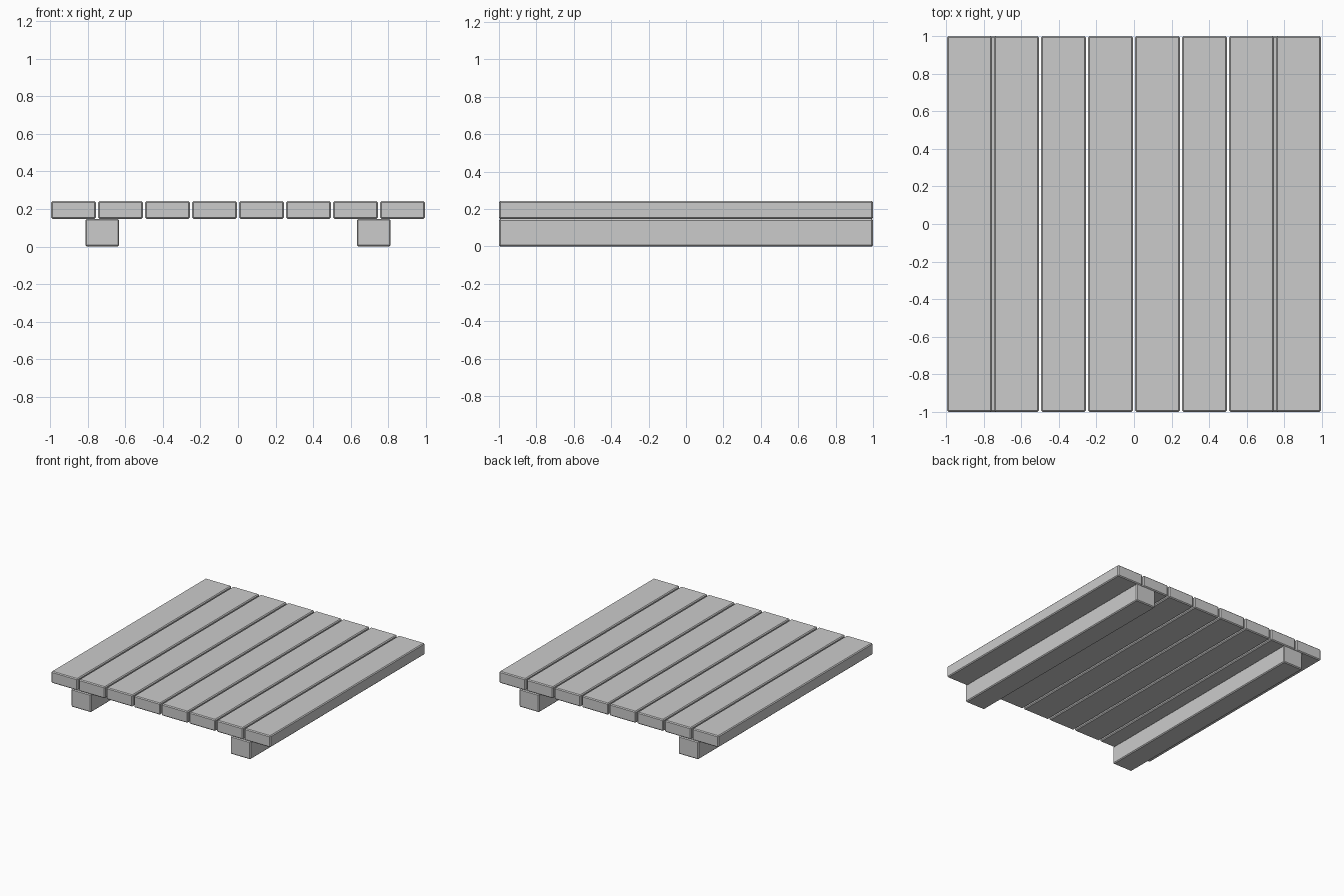
import bpy

if "Cube" in bpy.data.objects:
    bpy.data.objects.remove(bpy.data.objects["Cube"])


def board(name, x, z0, z1, width, length=2.0, bevel=0.007):
    """Long box running along y with small chamfered edges."""
    bpy.ops.mesh.primitive_cube_add(size=1, location=(x, 0, (z0 + z1) / 2))
    ob = bpy.context.object
    ob.name = name
    ob.scale = (width, length, z1 - z0)
    bpy.ops.object.transform_apply(location=False, rotation=False, scale=True)
    mod = ob.modifiers.new("chamfer", 'BEVEL')
    mod.width = bevel
    mod.segments = 1
    return ob


# Eight deck planks with narrow gaps
for i in range(8):
    board(f"deck_plank_{i + 1}", -0.875 + 0.25 * i, 0.147, 0.242, 0.237)

# Two support beams underneath
for side, sx in (("left", -1), ("right", 1)):
    board(f"support_beam_{side}", sx * 0.722, 0.0, 0.147, 0.18)
